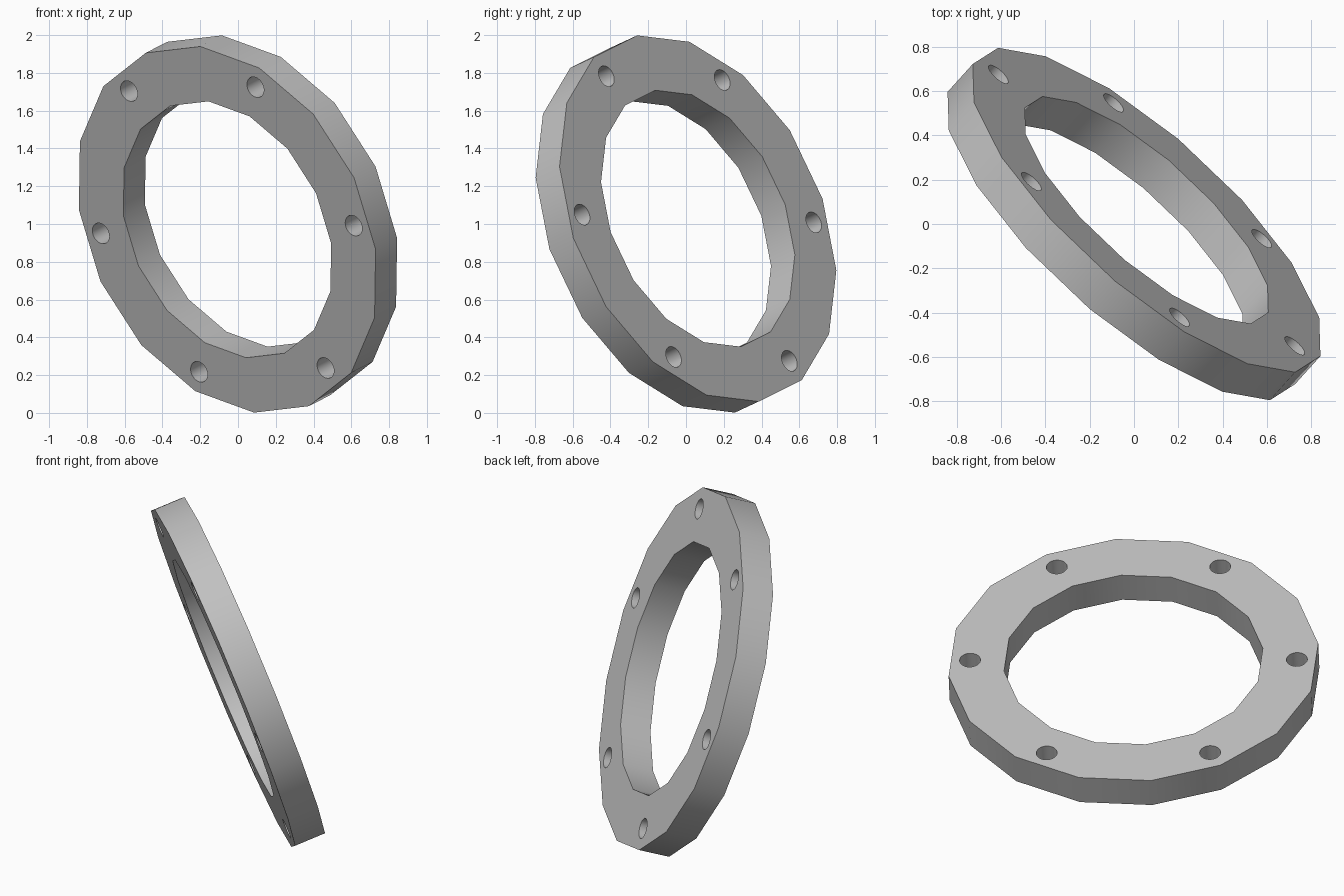
import bpy
import bmesh
from math import cos, sin, tau, radians
from mathutils import Matrix, Vector

cube = bpy.data.objects.get("Cube")
if cube:
    bpy.data.objects.remove(cube, do_unlink=True)

SIDES = 16
OUTER, INNER, THICKNESS = 1.031, 0.722, 0.18
BOLT_CIRCLE, BOLT_RADIUS, BOLTS = 0.908, 0.058, 6

# Flat profile: outer polygon, inner polygon and bolt holes
profile = bpy.data.curves.new("flange_ring", "CURVE")
profile.dimensions = "2D"
profile.fill_mode = "BOTH"
profile.extrude = THICKNESS / 2


def add_loop(radius, sides, cx=0.0, cy=0.0):
    spline = profile.splines.new("POLY")
    spline.points.add(sides - 1)
    for i, point in enumerate(spline.points):
        a = tau * i / sides
        point.co = (cx + radius * cos(a), cy + radius * sin(a), 0, 1)
    spline.use_cyclic_u = True


add_loop(OUTER, SIDES)
add_loop(INNER, SIDES)
for i in range(BOLTS):
    a = tau / SIDES + tau * i / BOLTS
    add_loop(BOLT_RADIUS, 32, BOLT_CIRCLE * cos(a), BOLT_CIRCLE * sin(a))

# Extruded ring turned into a mesh
ring = bpy.data.objects.new("flange_ring", profile)
bpy.context.collection.objects.link(ring)
bpy.ops.object.select_all(action="DESELECT")
ring.select_set(True)
bpy.context.view_layer.objects.active = ring
bpy.ops.object.convert(target="MESH")
ring = bpy.context.object

# Tilt: axis of the ring and the direction of its first corner
axis = Vector((0.633, 0.702, 0.326)).normalized()
corner = Vector((-0.138, -0.3125, 0.94))
corner = (corner - axis * corner.dot(axis)).normalized()
turn = Matrix((corner, axis.cross(corner), axis)).transposed().to_4x4()

bm = bmesh.new()
bm.from_mesh(ring.data)
bmesh.ops.remove_doubles(bm, verts=bm.verts, dist=0.0005)
bmesh.ops.transform(bm, matrix=Matrix.Translation((0, 0, 1)) @ turn, verts=bm.verts)
bmesh.ops.recalc_face_normals(bm, faces=bm.faces)
bm.to_mesh(ring.data)
bm.free()

# Plain grey metal
grey = bpy.data.materials.new("plain_grey")
grey.use_nodes = True
colour = (0.53, 0.53, 0.53, 1)
grey.diffuse_color = colour
grey.node_tree.nodes["Principled BSDF"].inputs["Base Color"].default_value = colour
ring.data.materials.clear()
ring.data.materials.append(grey)
bpy.ops.object.shade_smooth_by_angle(angle=radians(30))
